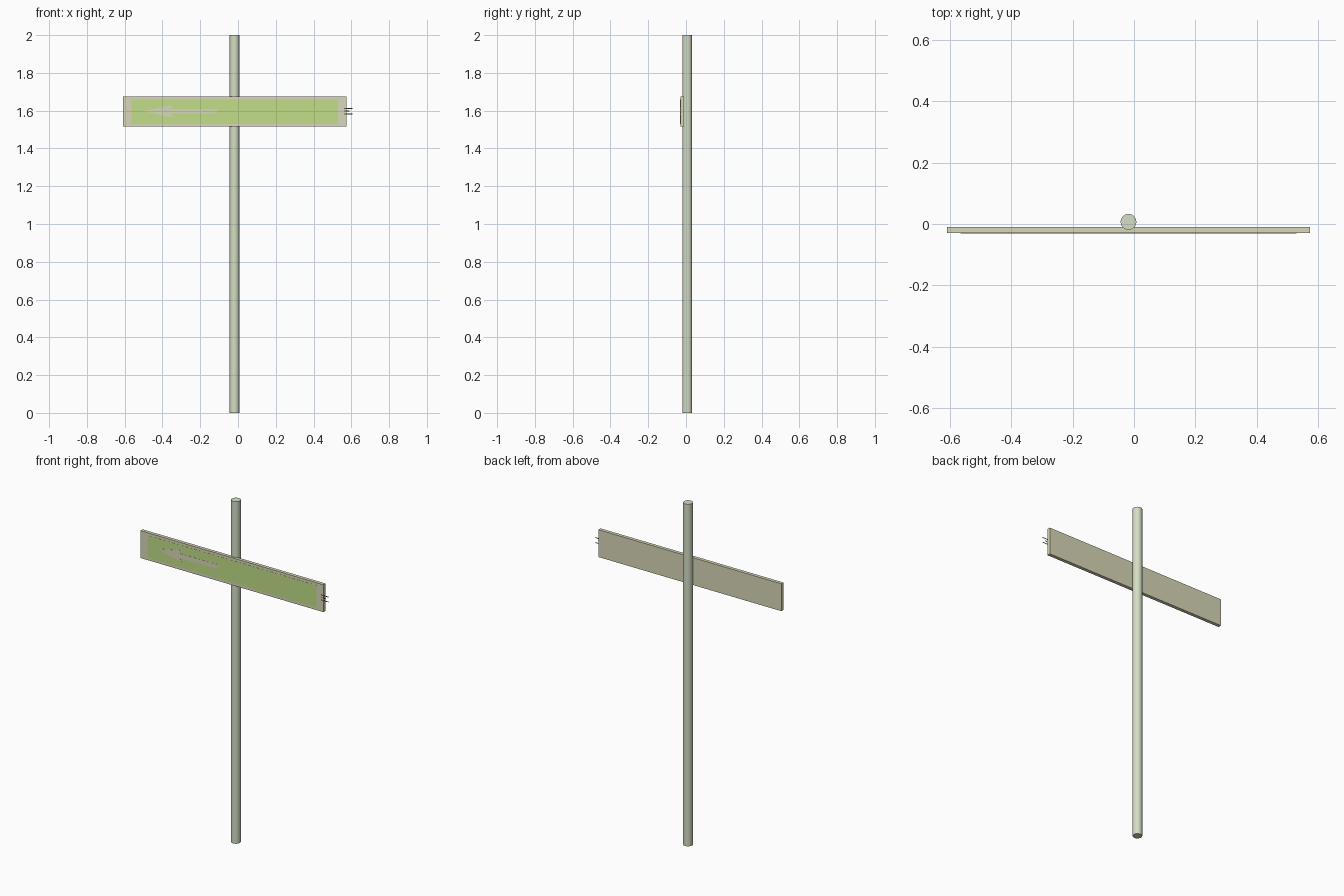
import bpy, bmesh

if "Cube" in bpy.data.objects:
    bpy.data.objects.remove(bpy.data.objects["Cube"])


def material(name, rgb):
    m = bpy.data.materials.new(name)
    m.diffuse_color = (*rgb, 1)
    m.use_nodes = True
    m.node_tree.nodes["Principled BSDF"].inputs["Base Color"].default_value = m.diffuse_color
    return m


POLE = material("pole_paint", (0.66, 0.73, 0.55))
BOARD = material("board_paint", (0.69, 0.69, 0.48))
GREEN = material("panel_green", (0.54, 0.73, 0.25))
DARK = material("dark_marks", (0.12, 0.12, 0.1))


def plate(name, outline, y_front, y_back, mat):
    """Extrude an (x, z) outline between two depths."""
    bm = bmesh.new()
    face = bm.faces.new([bm.verts.new((x, y_front, z)) for x, z in outline])
    out = bmesh.ops.extrude_face_region(bm, geom=[face])
    for v in out["geom"]:
        if isinstance(v, bmesh.types.BMVert):
            v.co.y = y_back
    bmesh.ops.recalc_face_normals(bm, faces=bm.faces)
    mesh = bpy.data.meshes.new(name)
    bm.to_mesh(mesh)
    bm.free()
    obj = bpy.data.objects.new(name, mesh)
    bpy.context.collection.objects.link(obj)
    mesh.materials.append(mat)
    return obj


def rect(x0, x1, z0, z1):
    return [(x0, z0), (x1, z0), (x1, z1), (x0, z1)]


# Round pole
bpy.ops.mesh.primitive_cylinder_add(vertices=16, radius=0.026, depth=2,
                                    location=(-0.018, 0.007, 1))
pole = bpy.context.object
pole.name = "pole"
pole.data.materials.append(POLE)
bpy.ops.object.shade_smooth_by_angle()

# Sign board with a thin green panel on its front
plate("sign_board", rect(-0.61, 0.574, 1.515, 1.675), -0.03, -0.01, BOARD)
plate("green_panel", rect(-0.565, 0.53, 1.53, 1.66), -0.0308, -0.0295, GREEN)

# Direction arrow, mirrored about its centre line
zc = 1.597
half = [(-0.505, 0), (-0.345, -0.034), (-0.355, -0.013), (-0.11, -0.013)]
arrow = half + [(x, -z) for x, z in reversed(half[1:])]
plate("direction_arrow", [(x, zc + z) for x, z in arrow], -0.0316, -0.0305, BOARD)

# Small plain strips that overhang the right end
for i, (x1, z) in enumerate([(0.607, 1.612), (0.59, 1.598), (0.607, 1.583)]):
    plate(f"end_strip_{i + 1}", rect(0.56, x1, z - 0.002, z + 0.002),
          -0.0312, -0.0302, DARK)
